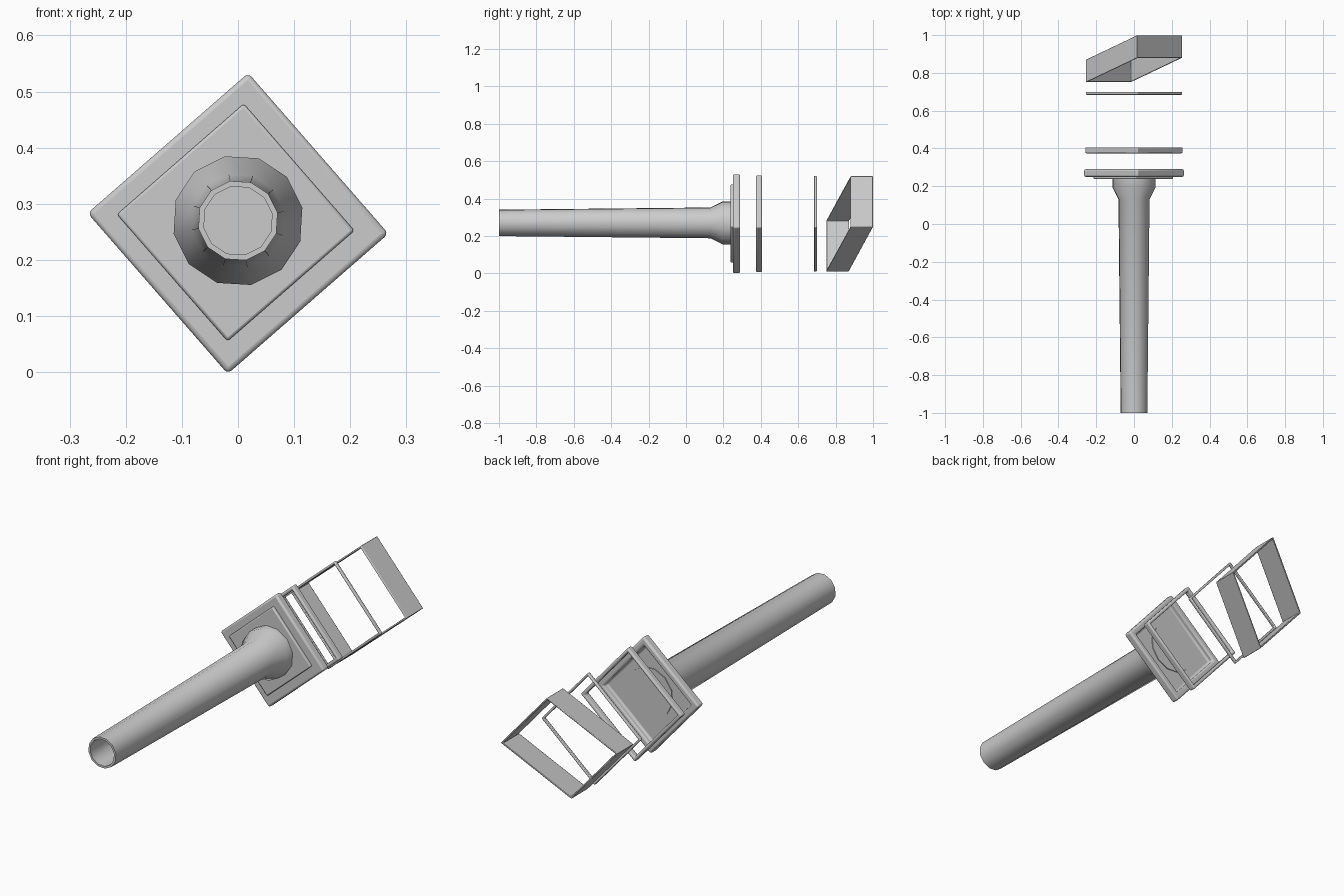
import bpy, bmesh, math

if "Cube" in bpy.data.objects:
    bpy.data.objects.remove(bpy.data.objects["Cube"])

CZ = 0.265                       # height of the common axis
A = math.radians(41.1)           # roll of all square parts about the y axis


def place(u, v, y):
    """Rolled square coordinates to world space."""
    return (u * math.cos(A) - v * math.sin(A), y, CZ + u * math.sin(A) + v * math.cos(A))


def finish(name, bm, bevel=0.0, segments=2, angle=35):
    bmesh.ops.recalc_face_normals(bm, faces=bm.faces)
    me = bpy.data.meshes.new(name)
    bm.to_mesh(me)
    bm.free()
    ob = bpy.data.objects.new(name, me)
    bpy.context.collection.objects.link(ob)
    if bevel:
        mod = ob.modifiers.new("bevel", 'BEVEL')
        mod.width, mod.segments = bevel, segments
        mod.limit_method = 'ANGLE'
    bpy.ops.object.select_all(action='DESELECT')
    ob.select_set(True)
    bpy.context.view_layer.objects.active = ob
    bpy.ops.object.shade_smooth_by_angle(angle=math.radians(angle))
    return ob


def square_loft(name, loops, closed=False, bevel=0.0, segments=2, slope=0.0, center=(0, 0)):
    """Join square loops (half size, y); closed makes an open frame, otherwise ends are capped."""
    bm = bmesh.new()
    rings = []
    for h, y in loops:
        rings.append([bm.verts.new(place(center[0] + su * h, center[1] + sv * h, y + slope * su * h))
                      for su, sv in ((1, 1), (-1, 1), (-1, -1), (1, -1))])
    pairs = list(zip(rings, rings[1:]))
    if closed:
        pairs.append((rings[-1], rings[0]))
    else:
        bm.faces.new(rings[0])
        bm.faces.new(rings[-1])
    for a, b in pairs:
        for i in range(4):
            j = (i + 1) % 4
            bm.faces.new((a[i], a[j], b[j], b[i]))
    return finish(name, bm, bevel, segments)


def frame(name, half, wall, y0, y1, bevel, slope=0.0, segments=2):
    inner = half - wall
    return square_loft(name, [(half, y0), (half, y1), (inner, y1), (inner, y0)],
                       True, bevel, segments, slope)


# Hollow twelve-sided tube flaring into a collar
bm = bmesh.new()
profile = [(0.062, 0.2), (0.062, -1.0), (0.072, -1.0), (0.084, 0.13),
           (0.117, 0.195), (0.117, 0.266)]
rings = []
for r, y in profile:
    rings.append([bm.verts.new((r * math.cos(math.radians(11.5 + 30 * i)), y,
                                0.27 + r * math.sin(math.radians(11.5 + 30 * i))))
                  for i in range(12)])
for a, b in zip(rings, rings[1:]):
    for i in range(12):
        j = (i + 1) % 12
        bm.faces.new((a[i], a[j], b[j], b[i]))
bm.faces.new(rings[0])
bm.faces.new(rings[-1])
finish("flared_tube", bm)

# Square plate with a shallow recess in its back
square_loft("base_plate", [(0.19, 0.25), (0.19, 0.29), (0.16, 0.29), (0.16, 0.262)],
            bevel=0.009, segments=3)

# Raised pad on the front of the plate
square_loft("front_pad", [(0.15, 0.238), (0.15, 0.262)], bevel=0.005,
            center=(-0.002, 0.004))

# Two open square frames behind the plate
frame("thick_frame", 0.185, 0.016, 0.374, 0.406, 0.007, segments=3)
frame("thin_frame", 0.182, 0.010, 0.684, 0.700, 0.004)

# Open square sleeve sheared towards the back
frame("slanted_sleeve", 0.181, 0.007, 0.815, 0.935, 0.0025, slope=0.065 / 0.181)
